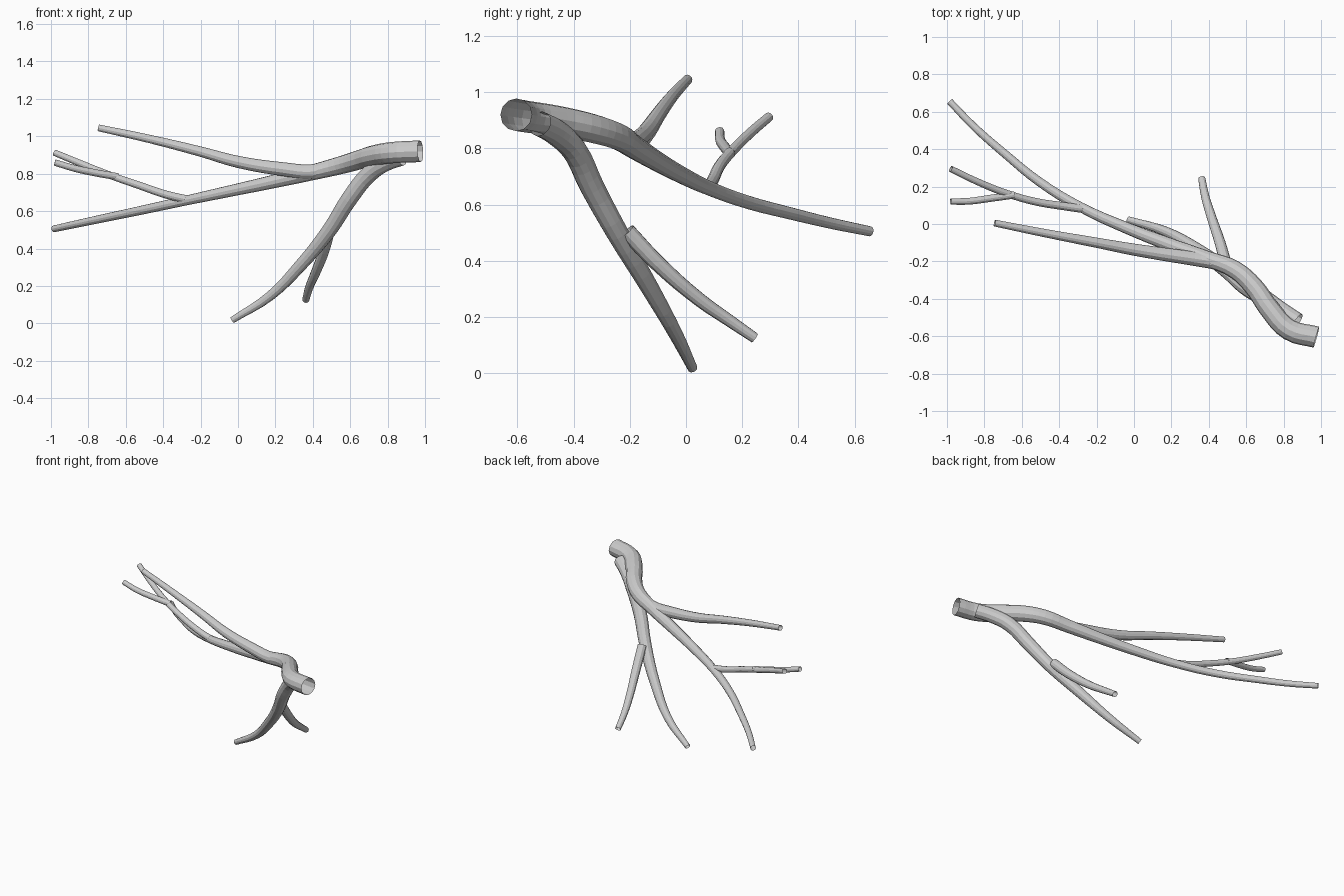
import bpy

bark = bpy.data.materials.new("light_grey")
bark.diffuse_color = (0.6, 0.6, 0.6, 1)


def branch(name, points):
    """Open-ended tapered tube through (x, y, z, radius) points."""
    cu = bpy.data.curves.new(name, 'CURVE')
    cu.dimensions = '3D'
    cu.resolution_u = 4
    cu.bevel_depth = 1.0
    cu.bevel_resolution = 4
    cu.use_fill_caps = False
    sp = cu.splines.new('BEZIER')
    sp.use_smooth = False
    sp.bezier_points.add(len(points) - 1)
    for bp, (x, y, z, r) in zip(sp.bezier_points, points):
        bp.co = (x, y, z)
        bp.radius = r
        bp.handle_left_type = bp.handle_right_type = 'AUTO'
    tmp = bpy.data.objects.new(name + "_path", cu)
    bpy.context.collection.objects.link(tmp)
    dg = bpy.context.evaluated_depsgraph_get()
    me = bpy.data.meshes.new_from_object(tmp.evaluated_get(dg))
    bpy.data.objects.remove(tmp)
    me.materials.clear()
    me.materials.append(bark)
    ob = bpy.data.objects.new(name, me)
    bpy.context.collection.objects.link(ob)


# Thick stem running into the long rear branch
branch("main_stem", [
    (.975, -.605, .92, .058), (.83, -.565, .913, .057), (.725, -.455, .897, .055),
    (.64, -.335, .872, .052), (.54, -.245, .843, .048), (.39, -.185, .805, .042),
    (.19, -.11, .758, .036), (-.03, -.025, .71, .031), (-.285, .09, .655, .026),
    (-.505, .225, .607, .024), (-.69, .375, .568, .022), (-.855, .52, .533, .02),
    (-.985, .655, .505, .018)])

# Upper branch, leaving the stem at the first fork
branch("upper_branch", [
    (.47, -.208, .825, .042), (.39, -.195, .81, .04), (.25, -.175, .823, .037),
    (0, -.137, .863, .032), (-.2, -.1, .918, .027),
    (-.47, -.05, .985, .022), (-.745, .005, 1.045, .018)])

# Thin forked twigs on the rear branch
branch("rear_twig", [
    (-.265, .08, .66, .022), (-.39, .097, .69, .021), (-.53, .12, .738, .02),
    (-.68, .163, .79, .019), (-.85, .232, .858, .018), (-.98, .295, .912, .017)])
branch("rear_twig_fork", [
    (-.64, .155, .783, .019), (-.77, .137, .806, .019),
    (-.88, .122, .83, .018), (-.98, .12, .86, .017)])

# Lower branch dropping to the ground
branch("lower_branch", [
    (.875, -.52, .888, .045), (.79, -.465, .858, .046), (.7, -.4, .797, .046),
    (.595, -.335, .665, .044), (.49, -.245, .5, .04), (.33, -.13, .305, .033),
    (.17, -.04, .145, .026), (-.03, .023, .018, .018)])
branch("lower_side_branch", [
    (.49, -.21, .505, .031), (.46, -.1, .39, .029), (.41, .05, .26, .025),
    (.38, .15, .19, .022), (.362, .245, .125, .019)])
